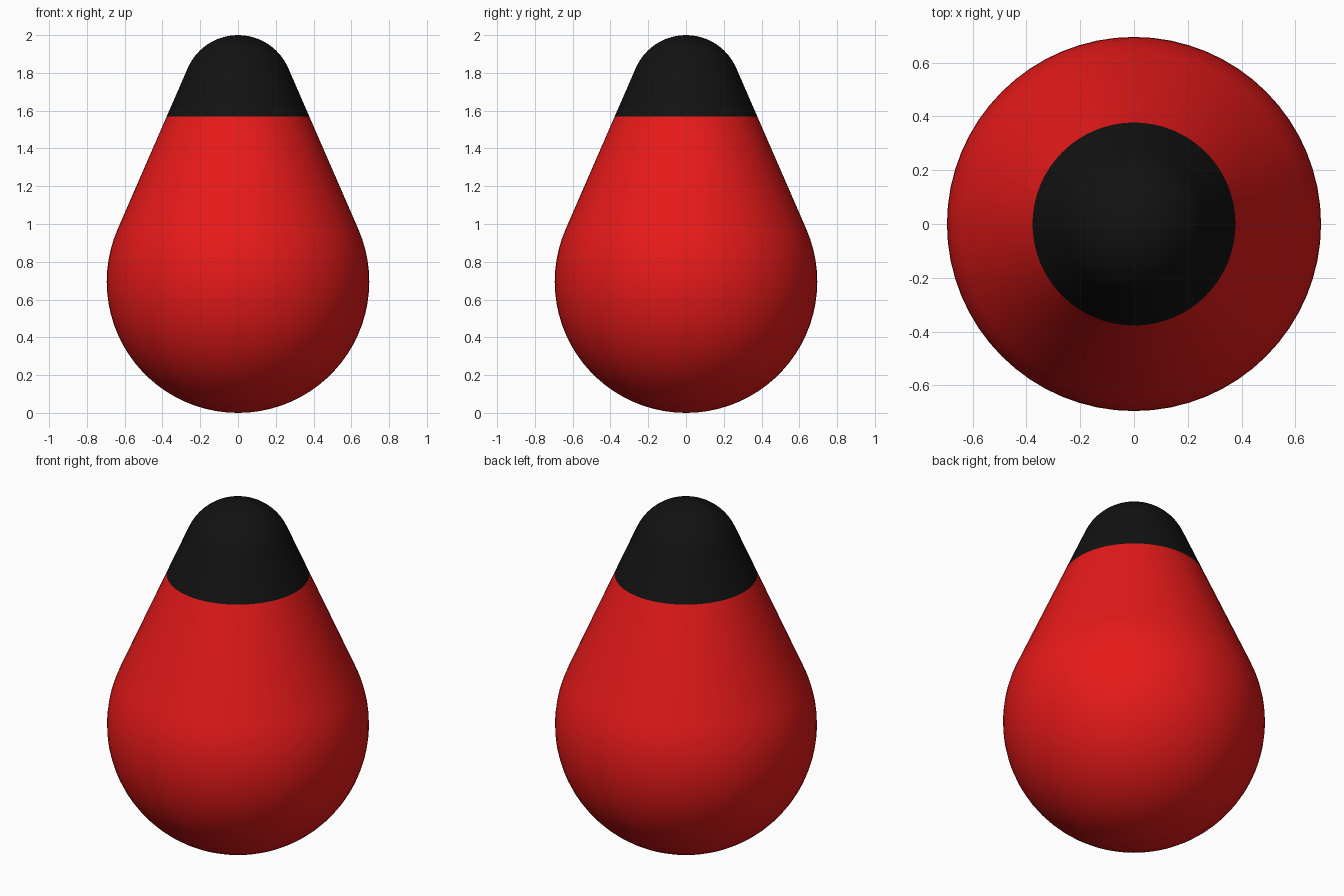
import bpy, bmesh
from math import sin, cos, asin, pi, tau

if "Cube" in bpy.data.objects:
    bpy.data.objects.remove(bpy.data.objects["Cube"])

R, r = 0.695, 0.29            # big lower ball and small top ball
ZR, Zr = R, 2 - r             # their centre heights
A = asin((R - r) / (Zr - ZR)) # slope of the tangent cone
SPLIT = 1.57                  # height of the colour border
SEGS = 64


def arc(radius, zc, a0, a1, n):
    """Profile points (radius, z) between two elevation angles."""
    return [(radius * cos(a0 + (a1 - a0) * i / n), zc + radius * sin(a0 + (a1 - a0) * i / n))
            for i in range(n + 1)]


def lathe(name, profile, color):
    bm = bmesh.new()
    verts = [bm.verts.new((x, 0, z)) for x, z in profile]
    edges = [bm.edges.new(p) for p in zip(verts, verts[1:])]
    bmesh.ops.spin(bm, geom=verts + edges, cent=(0, 0, 0), axis=(0, 0, 1),
                   angle=tau, steps=SEGS, use_duplicate=False)
    bmesh.ops.remove_doubles(bm, verts=bm.verts, dist=1e-4)
    bmesh.ops.recalc_face_normals(bm, faces=bm.faces)
    # make sure the open shell faces outwards
    f = max(bm.faces, key=lambda f: f.calc_center_median().xy.length)
    if f.normal.dot(f.calc_center_median() * 1) < 0 and f.normal.xy.dot(f.calc_center_median().xy) < 0:
        bmesh.ops.reverse_faces(bm, faces=bm.faces)
    for f in bm.faces:
        f.smooth = True
    mesh = bpy.data.meshes.new(name)
    bm.to_mesh(mesh)
    bm.free()
    mat = bpy.data.materials.new(name + "_color")
    mat.diffuse_color = color
    mat.use_nodes = True
    mat.node_tree.nodes["Principled BSDF"].inputs["Base Color"].default_value = mat.diffuse_color
    mesh.materials.append(mat)
    bpy.context.collection.objects.link(bpy.data.objects.new(name, mesh))


# Where the cone crosses the colour border
low = arc(R, ZR, -pi / 2, A, 24)
top = arc(r, Zr, A, pi / 2, 12)
(x0, z0), (x1, z1) = low[-1], top[0]
border = (x0 + (x1 - x0) * (SPLIT - z0) / (z1 - z0), SPLIT)

# Red body and black tip
lathe("body", low + [border], (0.8, 0.01, 0.01, 1))
lathe("tip", [border] + top, (0.006, 0.006, 0.006, 1))
